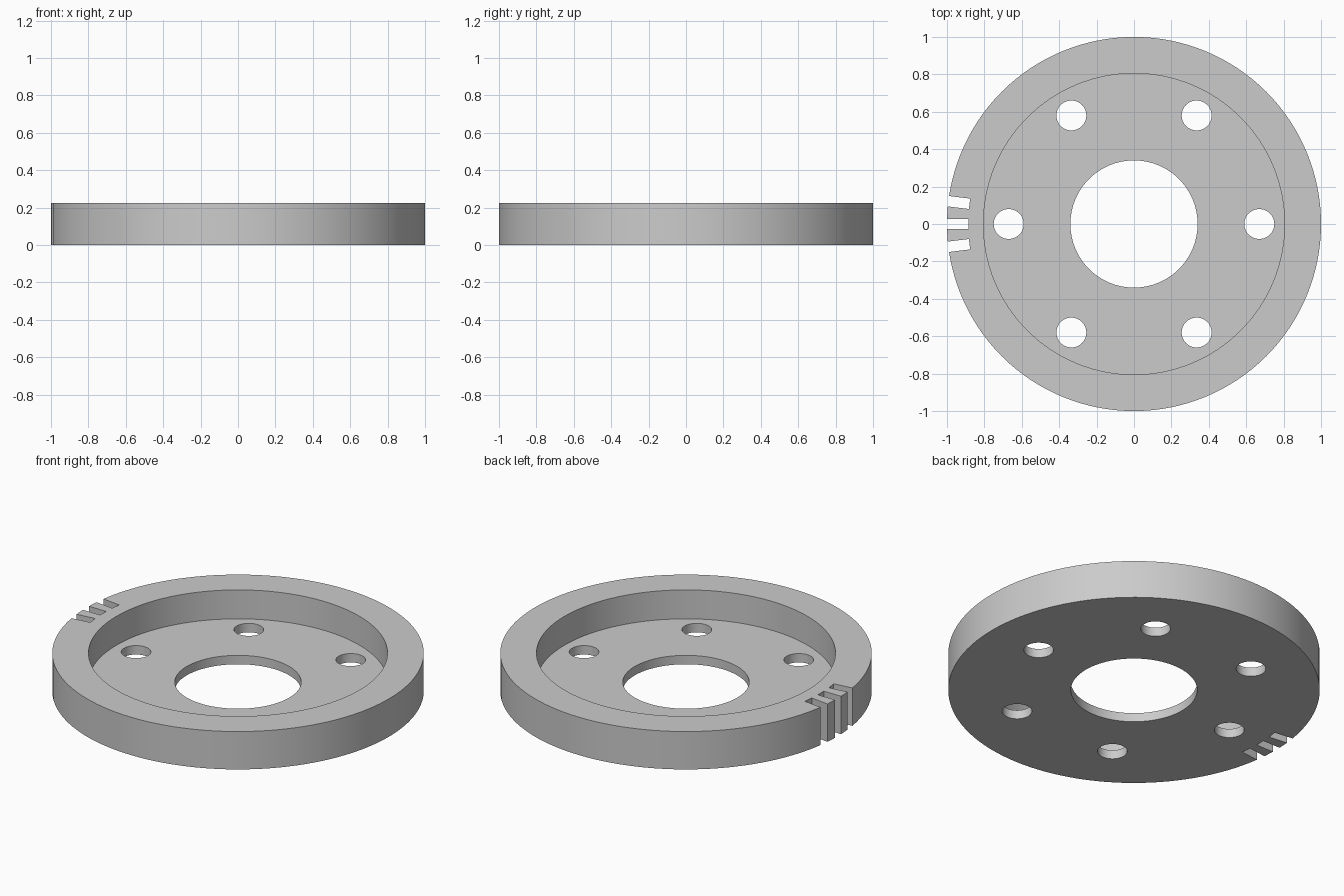
import bpy
import math
from mathutils import Matrix

cube = bpy.data.objects.get("Cube")
if cube:
    bpy.data.objects.remove(cube, do_unlink=True)

HEIGHT, FLOOR = 0.225, 0.053
RIM_R, RECESS_R, BORE_R = 1.0, 0.805, 0.34
BOLT_R, BOLT_CIRCLE = 0.08, 0.67
SLOT_WIDTH, SLOT_INNER = 0.056, 0.886

grey = bpy.data.materials.new("plain_grey")
grey.use_nodes = True
grey.diffuse_color = (0.6, 0.6, 0.6, 1)
grey.node_tree.nodes["Principled BSDF"].inputs["Base Color"].default_value = (0.6, 0.6, 0.6, 1)


def cylinder(name, radius, z0, z1, x=0, y=0, sides=128):
    bpy.ops.mesh.primitive_cylinder_add(
        vertices=sides, radius=radius, depth=z1 - z0, location=(x, y, (z0 + z1) / 2))
    obj = bpy.context.object
    obj.name = name
    obj.data.materials.append(grey)
    return obj


# Solid disc
disc = cylinder("flanged_disc", RIM_R, 0, HEIGHT)

# Recess and centre bore
cutters = [cylinder("recess_cutter", RECESS_R, FLOOR, HEIGHT + 0.1),
           cylinder("bore_cutter", BORE_R, -0.1, HEIGHT)]

# Ring of six bolt holes
for i in range(6):
    a = i * math.tau / 6
    cutters.append(cylinder(f"bolt_hole_cutter_{i + 1}", BOLT_R, -0.1, HEIGHT,
                            BOLT_CIRCLE * math.cos(a), BOLT_CIRCLE * math.sin(a), 48))

# Three radial slots in the right-hand edge
for i, offset in enumerate((-7, 0, 7)):
    bpy.ops.mesh.primitive_cube_add(size=1)
    slot = bpy.context.object
    slot.name = f"edge_slot_cutter_{i + 1}"
    slot.data.materials.append(grey)
    slot.data.transform(
        Matrix.Rotation(math.radians(180 + offset), 4, "Z")
        @ Matrix.Translation((SLOT_INNER + 0.1, 0, HEIGHT / 2))
        @ Matrix.Diagonal((0.2, SLOT_WIDTH, 0.5, 1)))
    cutters.append(slot)

# Cut the openings
bpy.ops.object.select_all(action="DESELECT")
disc.select_set(True)
bpy.context.view_layer.objects.active = disc
for cutter in cutters:
    cut = disc.modifiers.new(cutter.name, "BOOLEAN")
    cut.operation = "DIFFERENCE"
    cut.solver = "EXACT"
    cut.object = cutter
    bpy.ops.object.modifier_apply(modifier=cut.name)
for cutter in cutters:
    bpy.data.objects.remove(cutter, do_unlink=True)

bpy.ops.object.shade_smooth_by_angle(angle=math.radians(30))
